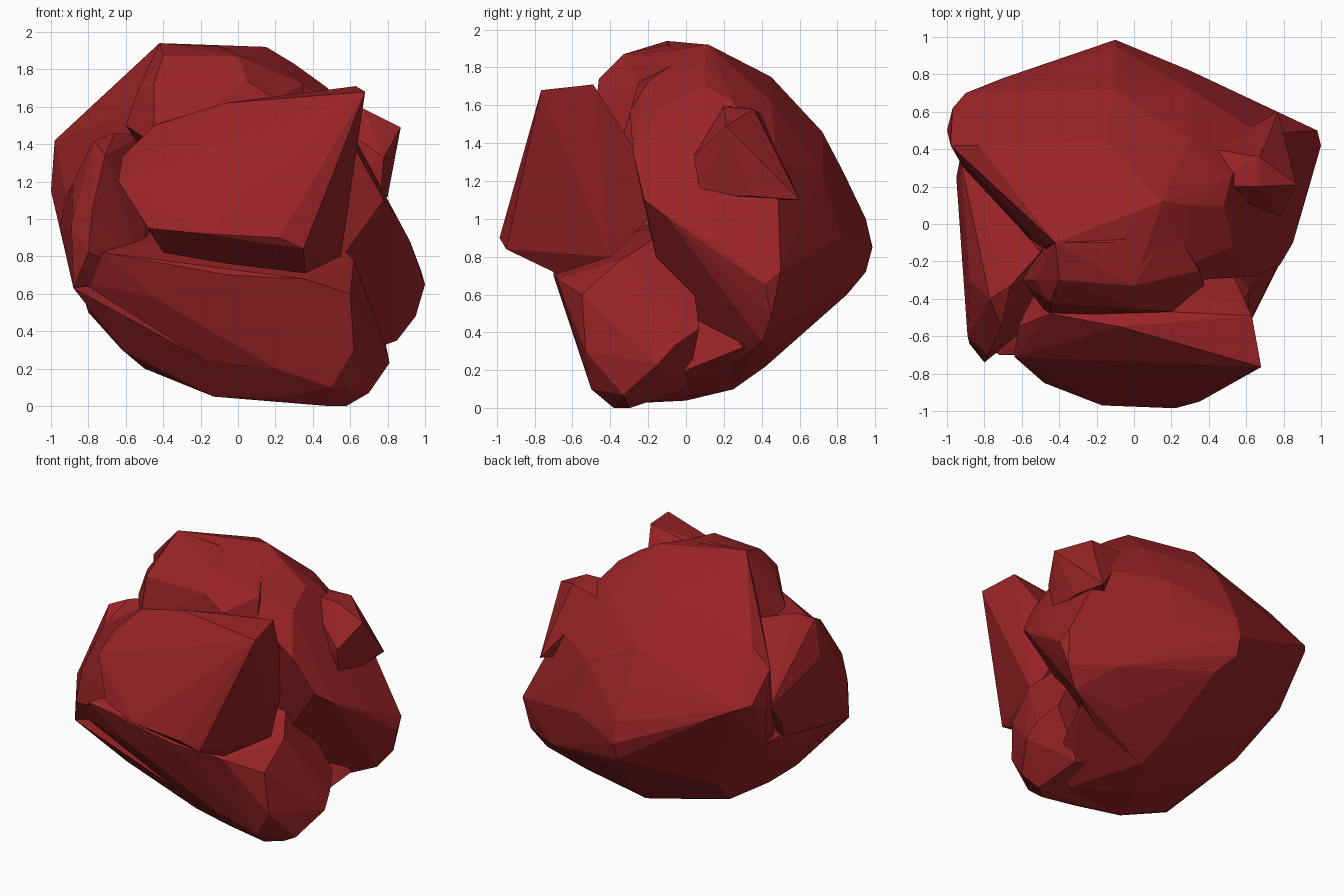
import bpy, bmesh

red = bpy.data.materials.new("red_stone")
red.diffuse_color = (0.32, 0.017, 0.02, 1)


def boulder(name, pts):
    """Faceted convex lump spanned by a few corner points."""
    bm = bmesh.new()
    for p in pts:
        bm.verts.new(p)
    bmesh.ops.convex_hull(bm, input=bm.verts[:])
    loose = [v for v in bm.verts if not v.link_faces]
    bmesh.ops.delete(bm, geom=loose, context='VERTS')
    bmesh.ops.recalc_face_normals(bm, faces=bm.faces[:])
    me = bpy.data.meshes.new(name)
    bm.to_mesh(me)
    bm.free()
    me.materials.append(red)
    ob = bpy.data.objects.new(name, me)
    bpy.context.collection.objects.link(ob)
    return ob


# rounded back half with left shoulder and right lobe
body = boulder("rock_body", [
    (-.42, -.1, 1.94), (-.1, -.1, 1.91), (.15, .12, 1.92), (.3, .1, 1.83), (.48, .1, 1.7),
    (-.15, .45, 1.75), (-.1, .72, 1.46), (-.1, .83, 1.25), (-.1, .95, 1), (-.1, .985, .85),
    (-.1, .95, .72), (0, .85, .6), (0, .6, .4), (.1, .42, .22), (.15, .25, .1), (0, 0, .04),
    (-.98, .42, 1.42), (-1, .5, 1.15), (-.97, .62, 1.22), (-.9, .7, 1.2), (-.7, .78, 1.1),
    (-.83, .42, 1.55), (-.5, .05, 1.82), (-.93, .4, .85), (-.5, .2, .25), (-.8, .1, .55),
    (-.6, .5, .5), (1, .42, .65), (.98, .5, .72), (.95, .45, .48), (.85, .4, .35),
    (.92, .15, .88), (.85, -.1, 1.01), (.78, -.22, 1.1), (.65, .65, .8), (.3, .82, .9),
    (.68, .48, 1.3), (.3, .72, 1.25), (.52, .25, 1.62), (.3, .45, 1.62), (.3, .78, .62),
    (.65, .62, .5), (.5, .45, .3), (.53, -.12, 1.6), (.64, -.28, 1.35), (0, -.32, 1.86),
    (.28, -.22, 1.75), (-.5, -.12, 1.6)])

# continuous underside running from the back to both front corners
underside = boulder("rock_underside", [
    (-.93, .4, .85), (-.89, .1, .7), (-.85, -.4, .75), (-.88, -.64, .63), (-.8, .1, .55),
    (-.62, -.4, .3), (-.5, -.25, .2), (-.13, -.3, .05), (.2, -.38, .04), (.4, -.2, .03),
    (.15, .25, .1), (.1, .42, .22), (-.5, .2, .25), (-.6, .5, .5), (.5, .42, .3),
    (.72, .3, .32), (.62, 0, .2), (0, 0, .04), (.3, 0, .8), (-.2, .3, .9)])

# brow below the summit
brow = boulder("rock_brow", [
    (-.42, -.1, 1.94), (-.1, -.1, 1.92), (-.4, -.3, 1.87), (0, -.33, 1.87), (-.45, -.42, 1.72),
    (.05, -.46, 1.74), (.2, -.47, 1.64), (.35, -.25, 1.72), (-.53, -.3, 1.7), (-.6, -.3, 1.5),
    (-.45, -.5, 1.4), (.4, -.4, 1.2), (-.4, 0, 1.2), (.3, 0, 1.2), (.2, 0, 1.85)])

# jutting front slab with its sharp upper right corner
slab = boulder("rock_front_slab", [
    (.68, -.765, 1.68), (.63, -.49, 1.71), (.59, -.5, 1.4), (-.07, -.55, 1.62), (-.45, -.48, 1.5),
    (-.62, -.55, 1.33), (-.64, -.71, 1.2), (-.48, -.85, .95), (-.17, -.97, .92), (.22, -.985, .9),
    (.35, -.95, .84), (-.05, -.72, .76), (.36, -.68, .71), (.55, -.4, .8), (-.4, -.7, .82),
    (.2, -.47, 1.64), (.45, -.1, 1.1), (-.4, -.1, 1.1)])

# belly and right front foot
belly = boulder("rock_belly", [
    (-.85, -.6, .66), (-.85, -.4, .8), (-.72, -.7, .82), (-.8, -.4, .5), (-.62, -.4, .3),
    (-.5, -.25, .2), (-.13, -.3, .05), (.2, -.38, .04), (.48, -.38, 0), (.58, -.3, 0),
    (.7, -.33, .07), (.81, -.15, .23), (.79, -.06, .33), (.5, -.5, .1), (.2, -.53, .2),
    (.62, -.53, .3), (.3, -.64, .58), (-.05, -.7, .7), (.35, -.68, .68), (.6, -.55, .6),
    (.62, -.35, .78), (.5, 0, .1), (.72, .07, .42), (-.45, -.64, .58), (-.1, -.58, .4),
    (-.3, 0, .2), (-.4, -.1, 1), (.4, 0, 1)])

# left front lobe
lobe = boulder("rock_left_lobe", [
    (-.88, -.64, .63), (-.89, -.6, .95), (-.8, -.74, .82), (-.78, -.7, 1.05), (-.71, -.55, 1.34),
    (-.77, -.4, 1.42), (-.66, -.33, 1.46), (-.88, -.3, 1.2), (-.92, 0, 1.05), (-.95, .25, .95),
    (-.93, .35, 1.1), (-.88, .1, .68), (-.5, -.4, 1), (-.5, -.5, .7), (-.4, 0, 1.1), (-.5, -.15, 1.45)])

# pointed right shoulder
spur = boulder("rock_right_spur", [
    (.67, .2, 1.59), (.67, .36, 1.58), (.87, .21, 1.49), (.78, .04, 1.33), (.8, .35, 1.12),
    (.76, .08, 1.12), (.72, .47, 1.36), (.77, .6, 1.1), (.4, .2, 1.6), (.4, .2, 1.1), (.42, .4, 1.55)])

# fuse everything into one rock
parts = (underside, brow, slab, belly, lobe, spur)
for part in parts:
    mod = body.modifiers.new("join_" + part.name, 'BOOLEAN')
    mod.operation = 'UNION'
    mod.solver = 'EXACT'
    mod.object = part
bpy.context.view_layer.update()
fused = bpy.data.meshes.new_from_object(body.evaluated_get(bpy.context.evaluated_depsgraph_get()))
body.modifiers.clear()
body.data = fused
for part in parts:
    bpy.data.objects.remove(part)
